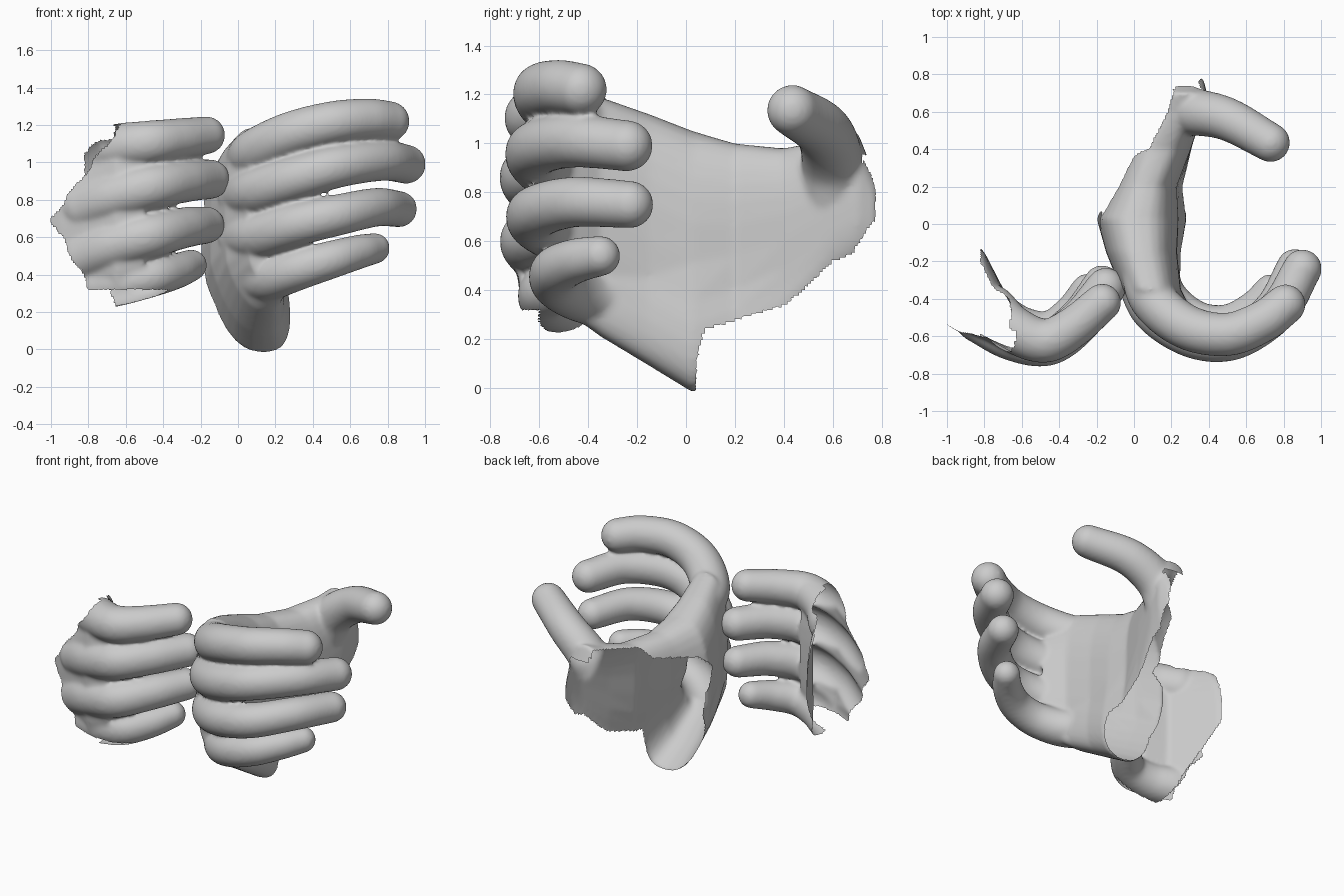
import bpy, bmesh, math
from mathutils import Vector, Matrix

cube = bpy.data.objects.get("Cube")
if cube:
    bpy.data.objects.remove(cube)

skin = bpy.data.materials.new("plain grey")
skin.use_nodes = True
GREY = (0.6, 0.6, 0.6, 1)
skin.diffuse_color = GREY
skin.node_tree.nodes["Principled BSDF"].inputs["Base Color"].default_value = GREY


def lerp_table(rows, t):
    """Interpolate rows of (key, values...) at key t."""
    if t <= rows[0][0]:
        return rows[0][1:]
    for a, b in zip(rows, rows[1:]):
        if t <= b[0]:
            f = (t - a[0]) / (b[0] - a[0])
            return [p + (q - p) * f for p, q in zip(a[1:], b[1:])]
    return rows[-1][1:]


def heel_lean(z):
    """Sideways lean of the palm towards its lower edge."""
    return 0.25 * max(0, 0.45 - z)


def digit(bm, points, r0, r1):
    """Chain of overlapping balls along a smooth path, thinning to the tip."""
    pts = [Vector(p) for p in points]
    pts = [2 * pts[0] - pts[1]] + pts + [2 * pts[-1] - pts[-2]]
    steps, spans = 12, len(points) - 1
    for i in range(spans * steps + 1):
        k = min(i // steps, spans - 1)
        t = i / steps - k
        a, b, c, d = pts[k:k + 4]
        p = 0.5 * (2 * b + (c - a) * t + (2 * a - 5 * b + 4 * c - d) * t ** 2
                   + (3 * b - a - 3 * c + d) * t ** 3)
        r = r0 + (r1 - r0) * i / (spans * steps)
        bmesh.ops.create_icosphere(bm, subdivisions=3, radius=r, matrix=Matrix.Translation(p))


def slab(bm, rows, along_x):
    """Loft of rounded sections: (station, centre, half thickness, bottom, top)."""
    n, rings = 32, []
    for s, c, h, z0, z1 in rows:
        ring = []
        for i in range(n):
            a = 2 * math.pi * i / n
            u = math.copysign(abs(math.cos(a)) ** 0.75, math.cos(a))
            v = math.copysign(abs(math.sin(a)) ** 0.75, math.sin(a))
            w, z = c + h * u, (z0 + z1) / 2 + (z1 - z0) / 2 * v
            ring.append(bm.verts.new((s, w, z) if along_x else (w + heel_lean(z), s, z)))
        rings.append(ring)
    for a, b in zip(rings, rings[1:]):
        for i in range(n):
            bm.faces.new((a[i], a[(i + 1) % n], b[(i + 1) % n], b[i]))
    bm.faces.new(rings[0])
    bm.faces.new(rings[-1])


def finish(bm, name, unwanted):
    """Fuse the parts into one skin, soften it and open it where torn away."""
    bmesh.ops.recalc_face_normals(bm, faces=bm.faces)
    me = bpy.data.meshes.new(name)
    bm.to_mesh(me)
    bm.free()
    ob = bpy.data.objects.new(name, me)
    bpy.context.collection.objects.link(ob)
    fuse = ob.modifiers.new("fuse", 'REMESH')
    fuse.mode, fuse.voxel_size = 'VOXEL', 0.012
    soft = ob.modifiers.new("soften", 'SMOOTH')
    soft.factor, soft.iterations = 0.5, 12
    dg = bpy.context.evaluated_depsgraph_get()
    done = bpy.data.meshes.new_from_object(ob.evaluated_get(dg))
    ob.modifiers.clear()
    ob.data = done
    bm = bmesh.new()
    bm.from_mesh(done)
    bm.normal_update()
    bad = [f for f in bm.faces if unwanted(f.calc_center_median(), f.normal)]
    bmesh.ops.delete(bm, geom=bad, context='FACES')
    for f in bm.faces:
        f.smooth = True
    bm.to_mesh(done)
    bm.free()
    done.materials.clear()
    done.materials.append(skin)


# Whole hand: palm, four curled fingers and the thumb
PALM = [(-0.5, 0.19, 0.14, 0.32, 1.13), (-0.35, 0.09, 0.16, 0.21, 1.19),
        (-0.15, 0.04, 0.19, 0.09, 1.12), (0.03, 0.02, 0.22, -0.02, 1.05),
        (0.2, 0.06, 0.17, 0.08, 1.0), (0.4, 0.14, 0.165, 0.22, 0.98),
        (0.6, 0.24, 0.13, 0.42, 1.02), (0.7, 0.27, 0.12, 0.5, 1.05),
        (0.78, 0.27, 0.1, 0.56, 0.85)]
bm = bmesh.new()
slab(bm, PALM, False)
digit(bm, [(0.05, -0.2, 1.0), (0.1, -0.4, 1.06), (0.28, -0.55, 1.15),
           (0.5, -0.59, 1.21), (0.69, -0.52, 1.23), (0.81, -0.43, 1.22)], 0.13, 0.108)
digit(bm, [(0.02, -0.25, 0.82), (0.11, -0.46, 0.85), (0.32, -0.6, 0.92),
           (0.54, -0.61, 0.98), (0.77, -0.46, 1.01), (0.9, -0.24, 0.99)], 0.13, 0.105)
digit(bm, [(0.02, -0.25, 0.6), (0.12, -0.45, 0.61), (0.32, -0.6, 0.67),
           (0.54, -0.61, 0.72), (0.74, -0.46, 0.76), (0.86, -0.23, 0.75)], 0.13, 0.098)
digit(bm, [(0.08, -0.2, 0.37), (0.17, -0.4, 0.38), (0.33, -0.52, 0.43),
           (0.5, -0.53, 0.48), (0.64, -0.45, 0.52), (0.73, -0.35, 0.54)], 0.13, 0.083)
digit(bm, [(0.22, 0.6, 0.75), (0.31, 0.6, 0.92), (0.5, 0.56, 1.05),
           (0.73, 0.435, 1.135)], 0.14, 0.105)

# How far back the outer skin reaches at each height
TEAR = [(0.0, 0.05), (0.25, 0.0), (0.45, 0.07), (0.6, 0.05), (0.75, -0.03),
        (0.84, 0.08), (0.9, 0.36), (1.0, 0.42)]
# Lower torn edge of the palm at each distance back
HEM = [(0.03, -0.1), (0.05, 0.15), (0.08, 0.24), (0.4, 0.34), (0.48, 0.4),
       (0.6, 0.52), (0.68, 0.55), (0.76, 0.68)]


def torn_palm(p, n):
    middle = lerp_table(PALM, p.y)[0] + heel_lean(p.z) - (0.06 if p.z > 0.9 else 0)
    if p.z > 0.95 and p.x > 0.22:
        return False
    if (p.y > 0.72 and n.y > 0.8) or p.z < lerp_table(HEM, p.y)[0]:
        return True
    return p.y > lerp_table(TEAR, p.z)[0] and p.x < middle


finish(bm, "whole_hand", torn_palm)

# Partial hand: four fingers and a torn open stub of the palm
STUB = [(-0.5, -0.6, 0.1, 0.32, 1.15), (-0.65, -0.57, 0.13, 0.23, 1.19),
        (-0.8, -0.39, 0.24, 0.25, 1.13), (-0.95, -0.29, 0.28, 0.3, 1.03),
        (-1.08, -0.21, 0.28, 0.3, 1.0)]
bm = bmesh.new()
slab(bm, STUB, True)
digit(bm, [(-0.76, -0.46, 1.04), (-0.65, -0.56, 1.08), (-0.48, -0.625, 1.105),
           (-0.33, -0.555, 1.125), (-0.17, -0.42, 1.145)], 0.135, 0.102)
digit(bm, [(-0.82, -0.5, 0.76), (-0.65, -0.6, 0.82), (-0.46, -0.635, 0.87),
           (-0.29, -0.52, 0.9), (-0.15, -0.34, 0.91)], 0.14, 0.107)
digit(bm, [(-0.82, -0.5, 0.5), (-0.65, -0.6, 0.56), (-0.46, -0.635, 0.61),
           (-0.29, -0.5, 0.65), (-0.17, -0.32, 0.665)], 0.14, 0.1)
digit(bm, [(-0.74, -0.49, 0.34), (-0.6, -0.56, 0.36), (-0.45, -0.57, 0.39),
           (-0.33, -0.47, 0.42), (-0.25, -0.35, 0.45)], 0.13, 0.085)


def torn_stub(p, n):
    inner = p.y > lerp_table([r for r in reversed(STUB)], p.x)[0]
    if inner:
        limit = -0.82 + 0.35 * max(0, 0.7 - p.z)
        return p.x < limit or (p.x < -0.66 and abs(n.z) > 0.6)
    reach = -1.0 + (0.75 * (p.z - 0.7) if p.z > 0.7 else 0.55 * (0.7 - p.z))
    return p.x < reach + 0.01 * math.sin(p.z * 35) or p.z < 0.32


finish(bm, "partial_hand", torn_stub)
